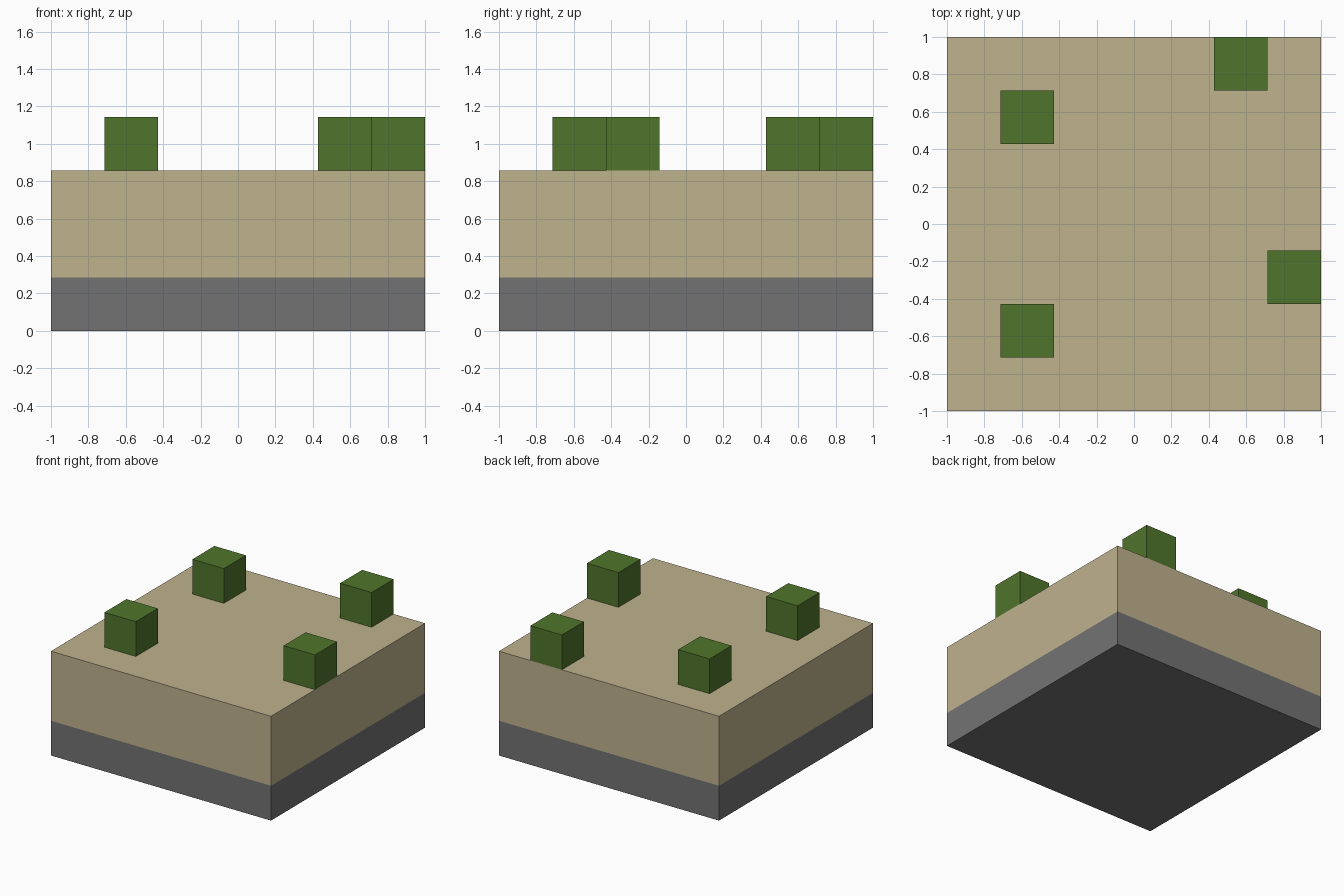
import bpy
import bmesh
from mathutils import Matrix, Vector

UNIT = 2 / 14          # grid step the whole block is laid out on

default = bpy.data.objects.get("Cube")
if default:
    bpy.data.objects.remove(default, do_unlink=True)


def make_material(name, rgb):
    mat = bpy.data.materials.new(name)
    mat.use_nodes = True
    mat.diffuse_color = (*rgb, 1)
    mat.node_tree.nodes["Principled BSDF"].inputs["Base Color"].default_value = (*rgb, 1)
    return mat


sand = make_material("sand", (0.52, 0.445, 0.27))
stone = make_material("stone grey", (0.171, 0.171, 0.171))
green = make_material("bush green", (0.08, 0.178, 0.025))


def make_box(name, size, base, materials, cut_height=None):
    """Box standing on base; faces below cut_height get the second material."""
    bm = bmesh.new()
    place = Matrix.Translation(Vector(base) + Vector((0, 0, size[2] / 2)))
    bmesh.ops.create_cube(bm, size=1, matrix=place @ Matrix.Diagonal((*size, 1)))
    if cut_height is not None:
        bmesh.ops.bisect_plane(bm, geom=bm.verts[:] + bm.edges[:] + bm.faces[:],
                               plane_co=(0, 0, cut_height), plane_no=(0, 0, 1))
        for face in bm.faces:
            face.material_index = int(face.calc_center_median().z < cut_height)
    mesh = bpy.data.meshes.new(name)
    bm.to_mesh(mesh)
    bm.free()
    for mat in materials:
        mesh.materials.append(mat)
    obj = bpy.data.objects.new(name, mesh)
    bpy.context.collection.objects.link(obj)
    return obj


# Ground block: sand layer over a stone layer
top = 6 * UNIT
make_box("ground_block", (2, 2, top), (0, 0, 0), [sand, stone], cut_height=2 * UNIT)

# Cube bushes on the sand, positions in grid steps
bushes = {
    "bush_back_right": (-4, 4),
    "bush_front_right": (-4, -4),
    "bush_back_left": (4, 6),
    "bush_front_left": (6, -2),
}
for name, (x, y) in bushes.items():
    make_box(name, (2 * UNIT,) * 3, (x * UNIT, y * UNIT, top), [green])
